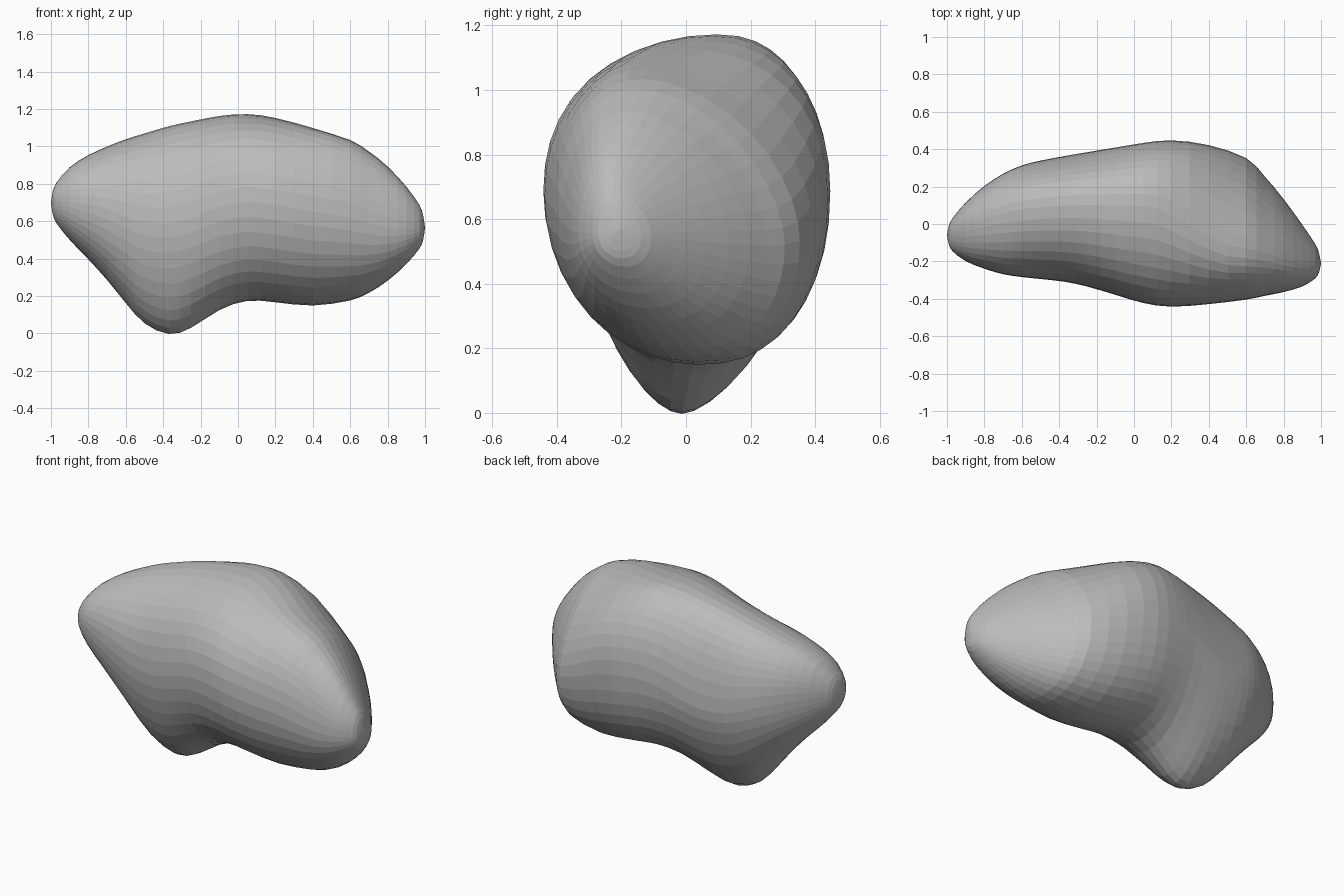
import bpy
import bmesh
from math import cos, sin, pi, copysign
from mathutils import Vector

cube = bpy.data.objects.get("Cube")
if cube:
    bpy.data.objects.remove(cube, do_unlink=True)

SIDES = 40
STEPS = 2

# Stations along the rock: x, underside, crest, front edge, back edge
STATIONS = [
    (-1, .70, .70, -.06, -.06),
    (-.99, .635, .76, -.11, -.01),
    (-.97, .59, .805, -.145, .03),
    (-.9, .50, .89, -.20, .115),
    (-.8, .395, .955, -.24, .205),
    (-.7, .285, 1, -.27, .27),
    (-.6, .16, 1.04, -.285, .315),
    (-.5, .05, 1.07, -.295, .34),
    (-.37, -.01, 1.11, -.31, .365),
    (-.25, .025, 1.135, -.335, .385),
    (-.1, .125, 1.165, -.38, .41),
    (.05, .175, 1.175, -.425, .435),
    (.2, .165, 1.155, -.445, .45),
    (.4, .145, 1.10, -.43, .425),
    (.6, .175, 1.035, -.405, .355),
    (.7, .215, .975, -.385, .255),
    (.8, .28, .895, -.365, .135),
    (.9, .37, .785, -.335, -.005),
    (.97, .455, .685, -.29, -.11),
    (.99, .50, .63, -.255, -.16),
    (1, .565, .565, -.21, -.21),
]


def spline(a, b, c, d, t):
    """Smooth blend from b to c, with a and d as neighbours."""
    return b + t * ((c - a) + t * (2 * a - 5 * b + 4 * c - d
                                   + t * (3 * b - a - 3 * c + d))) / 2


def refine(stations):
    """Fill in smooth stations between the measured ones."""
    fine = []
    last = len(stations) - 1
    for i in range(last):
        group = [stations[max(0, min(last, i + k))] for k in (-1, 0, 1, 2)]
        for step in range(STEPS):
            fine.append([spline(*column, step / STEPS) for column in zip(*group)])
    fine.append(list(stations[-1]))
    return fine


def power(value, exponent):
    return copysign(abs(value) ** exponent, value)


def ramp(x, start, end):
    t = max(0, min(1, (x - start) / (end - start)))
    return t * t * (3 - 2 * t)


def section(x, low, high, front, back):
    """Rounded cross-section whose crest swings from back to front along x."""
    middle_y, half_y = (front + back) / 2, (back - front) / 2
    foot = ramp(abs(x + .37), .5, 0)
    nose = ramp(x, .5, .9)
    shoulder = ramp(x, .25, .7)
    swing = ramp(x, .05, .55)
    points = []
    for k in range(SIDES):
        angle = 2 * pi * k / SIDES
        c, s = cos(angle), sin(angle)
        behind = c > 0
        # The shoulder and nose are widest lower down
        drop = .13 * shoulder if behind else .08 * nose
        middle_z = low + (high - low) * (.53 - drop)
        if s > 0:
            height = high - middle_z
            exponent = .9 + .35 * shoulder if behind else .95 - .05 * swing
            lean = .22 - .5 * swing
        else:
            height = middle_z - low
            exponent = .88 + .44 * foot if behind else 1 + .15 * foot
            lean = .1 - .22 * foot
        shift = half_y * lean * abs(s) * (1 - abs(c))
        points.append(Vector((x, middle_y + half_y * power(c, exponent) + shift,
                              middle_z + height * power(s, exponent))))
    return points


# Loft the body, closing each end on its tip
bm = bmesh.new()
stations = refine(STATIONS)
rings = [[bm.verts.new(p) for p in section(*st)] for st in stations[1:-1]]
for ring, following in zip(rings, rings[1:]):
    for k in range(SIDES):
        n = (k + 1) % SIDES
        bm.faces.new((ring[k], ring[n], following[n], following[k]))
for ring, (x, low, high, front, back) in ((rings[0], stations[0]),
                                          (rings[-1], stations[-1])):
    tip = bm.verts.new((x, (front + back) / 2, (low + high) / 2))
    for k in range(SIDES):
        bm.faces.new((ring[k], ring[(k + 1) % SIDES], tip))

# Soften the seams between the quarters
inner = [v for ring in rings[2:-2] for v in ring]
for turn in range(2):
    bmesh.ops.smooth_vert(bm, verts=inner, factor=.3, use_axis_x=False,
                          use_axis_y=True, use_axis_z=True)
bmesh.ops.recalc_face_normals(bm, faces=bm.faces[:])

mesh = bpy.data.meshes.new("rock")
bm.to_mesh(mesh)
bm.free()
rock = bpy.data.objects.new("rock", mesh)
bpy.context.collection.objects.link(rock)

# Plain grey stone
stone = bpy.data.materials.new("stone grey")
stone.use_nodes = True
grey = (.5, .5, .5, 1)
stone.diffuse_color = grey
stone.node_tree.nodes["Principled BSDF"].inputs["Base Color"].default_value = grey
mesh.materials.append(stone)
